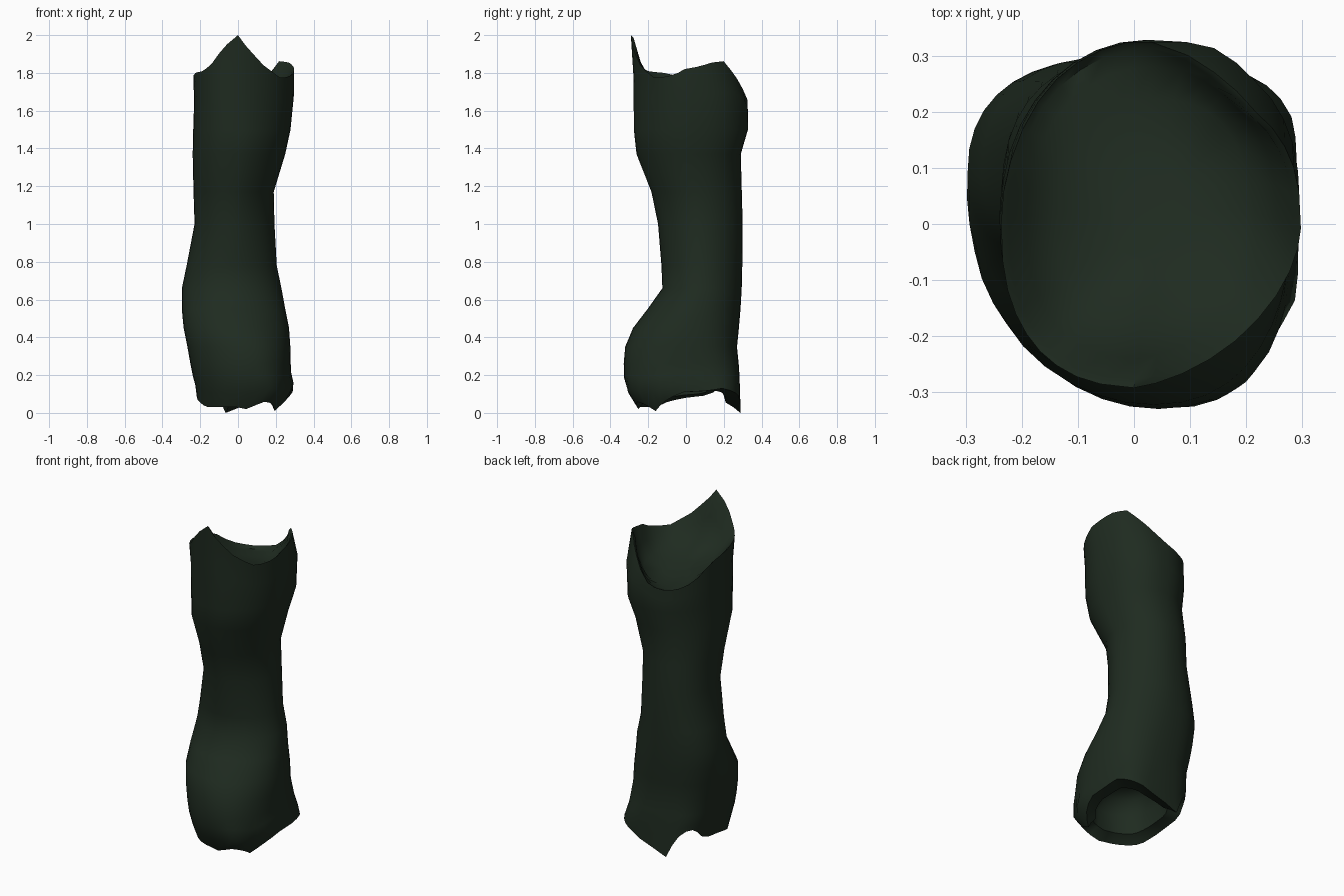
import bpy, bmesh, math

if "Cube" in bpy.data.objects:
    bpy.data.objects.remove(bpy.data.objects["Cube"])

# Envelope of the trunk: z, xmin, xmax, ymin, ymax
PROFILE = [(0, -.21, .225, -.24, .29), (.13, -.222, .30, -.32, .285), (.22, -.245, .28, -.333, .283),
           (.35, -.268, .277, -.322, .27), (.45, -.288, .27, -.28, .28), (.6, -.302, .24, -.165, .293),
           (.66, -.297, .23, -.125, .295), (.78, -.272, .205, -.13, .298), (1.0, -.23, .193, -.148, .30),
           (1.15, -.235, .183, -.175, .296), (1.37, -.24, .25, -.262, .29), (1.5, -.237, .278, -.276, .328),
           (1.65, -.232, .295, -.27, .328), (1.86, -.24, .298, -.283, .25), (2.0, -.24, .29, -.292, .25)]
# Roundness of each corner by height: z, back right, back left, front left, front right (2 = ellipse)
CORNERS = [(0, 3.2, 3.2, 2.3, 2.3), (.12, 3.8, 3.3, 2.2, 2.3), (.3, 2.7, 2.8, 2.05, 2.15),
           (.6, 2.1, 2.4, 2.0, 1.95), (.8, 1.9, 2.4, 2.0, 1.9), (1.1, 1.95, 2.3, 2.1, 1.65),
           (1.4, 2.4, 2.0, 2.4, 1.9), (1.65, 2.5, 2.0, 2.5, 1.85), (1.85, 2.5, 2.2, 2.4, 1.75)]
# Jagged rim heights by angle (0 = +x, 90 = back, 270 = front)
TOP = [(0, 1.82), (30, 1.855), (50, 1.862), (68, 1.78), (90, 1.66), (105, 1.635), (125, 1.635),
       (145, 1.67), (165, 1.76), (200, 1.80), (225, 1.81), (240, 1.85), (270, 2.0), (302, 1.83),
       (322, 1.77), (345, 1.79), (360, 1.82)]
BOTTOM = [(0, .11), (30, .13), (55, .11), (72, .09), (100, .0), (112, .09), (126, .16), (144, .17),
          (162, .10), (198, .06), (216, .03), (260, .03), (270, .02), (288, .06), (306, .05),
          (320, .01), (342, .07), (360, .11)]
SIDES = 36


def lerp_table(table, t):
    t = max(table[0][0], min(table[-1][0], t))
    for a, b in zip(table, table[1:]):
        if t <= b[0]:
            k = (t - a[0]) / (b[0] - a[0])
            return [p + (q - p) * k for p, q in zip(a[1:], b[1:])]


def point(deg, z, scale=1.0):
    x0, x1, y0, y1 = lerp_table(PROFILE, z)
    e = 2 / lerp_table(CORNERS, z)[int(deg // 90) % 4]
    a = math.radians(deg)
    c, s = math.cos(a), math.sin(a)
    px = math.copysign(abs(c) ** e, c) * (x1 - x0) / 2 * scale
    py = math.copysign(abs(s) ** e, s) * (y1 - y0) / 2 * scale
    # the front crest sits on x = 0, the low front bulge leans to +x
    shift = max(0, -s) ** 3 * (-.025 if z > 1.5 else .03 if z < .4 else 0)
    return (x0 + x1) / 2 + px + shift * scale, (y0 + y1) / 2 + py, z


bm = bmesh.new()
angles = [i * 360 / SIDES for i in range(SIDES)]
top = [lerp_table(TOP, d)[0] for d in angles]
bot = [lerp_table(BOTTOM, d)[0] for d in angles]
rings = []


def add_ring(heights, scale=1.0):
    rings.append([bm.verts.new(point(d, z, scale)) for d, z in zip(angles, heights)])


# Hollow underside, from the deep centre out to the thick ragged lip
add_ring([.30] * SIDES, .25)
add_ring([.27] * SIDES, .48)
add_ring([.19] * SIDES, .64)
add_ring([b * .5 + .055 for b in bot], .73)
add_ring([b * .75 + .03 for b in bot], .87)
# Outer wall
add_ring(bot)
for k in (.35, .7):
    add_ring([b + (.26 - b) * k for b in bot])
for z in (.26, .35, .45, .55, .66, .78, 1.0, 1.17, 1.37, 1.5):
    add_ring([z] * SIDES)
add_ring([1.5 + (t - 1.5) * .55 for t in top])
add_ring(top)
# Hollow top, from the ragged rim into the bowl, higher at the front
tilt = [-.04 * math.sin(math.radians(d)) for d in angles]
add_ring([t - .015 for t in top], .95)
add_ring([1.66 + (t - 1.66) * .5 + h * .7 for t, h in zip(top, tilt)], .84)
add_ring([1.655 + (t - 1.66) * .15 + h for t, h in zip(top, tilt)], .65)
add_ring([1.65 + h * .5 for h in tilt], .3)

for r0, r1 in zip(rings, rings[1:]):
    for i in range(SIDES):
        j = (i + 1) % SIDES
        bm.faces.new((r0[i], r0[j], r1[j], r1[i]))
bm.faces.new(list(reversed(rings[0])))
bm.faces.new(rings[-1])
bmesh.ops.recalc_face_normals(bm, faces=bm.faces)

mesh = bpy.data.meshes.new("hollow_trunk")
bm.to_mesh(mesh)
bm.free()
trunk = bpy.data.objects.new("hollow_trunk", mesh)
bpy.context.collection.objects.link(trunk)

mat = bpy.data.materials.new("dark green")
mat.diffuse_color = (.0135, .024, .0145, 1)
mat.use_nodes = True
mat.node_tree.nodes["Principled BSDF"].inputs["Base Color"].default_value = mat.diffuse_color
mesh.materials.append(mat)

bpy.context.view_layer.objects.active = trunk
trunk.select_set(True)
bpy.ops.object.shade_smooth_by_angle(angle=math.radians(50))
